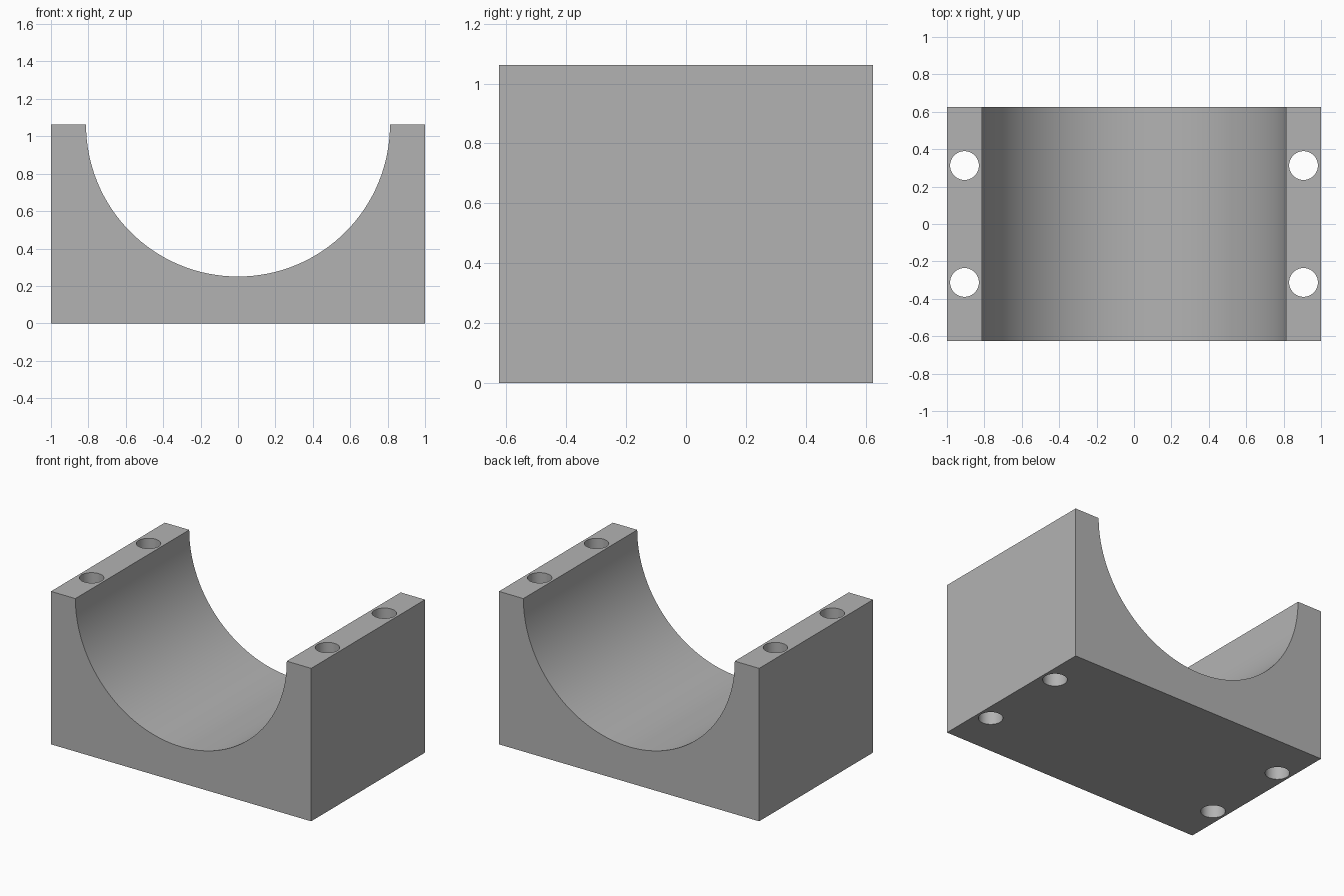
import bpy
import bmesh
from math import cos, sin, pi, radians
from mathutils import Matrix

old = bpy.data.objects.get("Cube")
if old:
    bpy.data.objects.remove(old, do_unlink=True)

WIDTH, DEPTH, HEIGHT = 2.0, 1.25, 1.0625
BORE = 0.8125
HOLE = 0.077
HOLE_X = (WIDTH / 2 + BORE) / 2
HOLE_Y = DEPTH / 4
SEGMENTS = 64

grey = bpy.data.materials.new("plain grey")
grey.use_nodes = True
colour = (0.45, 0.45, 0.45, 1)
grey.diffuse_color = colour
grey.node_tree.nodes["Principled BSDF"].inputs["Base Color"].default_value = colour


def make_object(name, bm):
    bmesh.ops.recalc_face_normals(bm, faces=bm.faces)
    mesh = bpy.data.meshes.new(name)
    bm.to_mesh(mesh)
    bm.free()
    mesh.materials.append(grey)
    obj = bpy.data.objects.new(name, mesh)
    bpy.context.collection.objects.link(obj)
    return obj


# Saddle block: rectangle with a half-round bore, extruded front to back
half = WIDTH / 2
profile = [(-half, HEIGHT), (-half, 0), (half, 0), (half, HEIGHT)]
for i in range(SEGMENTS + 1):
    a = pi * i / SEGMENTS
    profile.append((BORE * cos(a), HEIGHT - BORE * sin(a)))

bm = bmesh.new()
face = bm.faces.new([bm.verts.new((x, -DEPTH / 2, z)) for x, z in profile])
extruded = bmesh.ops.extrude_face_region(bm, geom=[face], use_keep_orig=True)
moved = [g for g in extruded["geom"] if isinstance(g, bmesh.types.BMVert)]
bmesh.ops.translate(bm, verts=moved, vec=(0, DEPTH, 0))
block = make_object("saddle_block", bm)

# Four vertical bolt holes through the side walls
bm = bmesh.new()
for sx in (-1, 1):
    for sy in (-1, 1):
        bmesh.ops.create_cone(
            bm, cap_ends=True, segments=40, radius1=HOLE, radius2=HOLE,
            depth=HEIGHT * 1.5,
            matrix=Matrix.Translation((sx * HOLE_X, sy * HOLE_Y, HEIGHT / 2)))
cutter = make_object("bolt_hole_cutter", bm)
cutter.hide_render = True

cut = block.modifiers.new("bolt holes", "BOOLEAN")
cut.operation = "DIFFERENCE"
cut.solver = "EXACT"
cut.object = cutter

# Apply the cut, then smooth the round walls and keep the edges sharp
bpy.ops.object.select_all(action="DESELECT")
block.select_set(True)
bpy.context.view_layer.objects.active = block
bpy.ops.object.modifier_apply(modifier=cut.name)
bpy.data.objects.remove(cutter, do_unlink=True)
bpy.ops.object.shade_smooth_by_angle(angle=radians(30))
